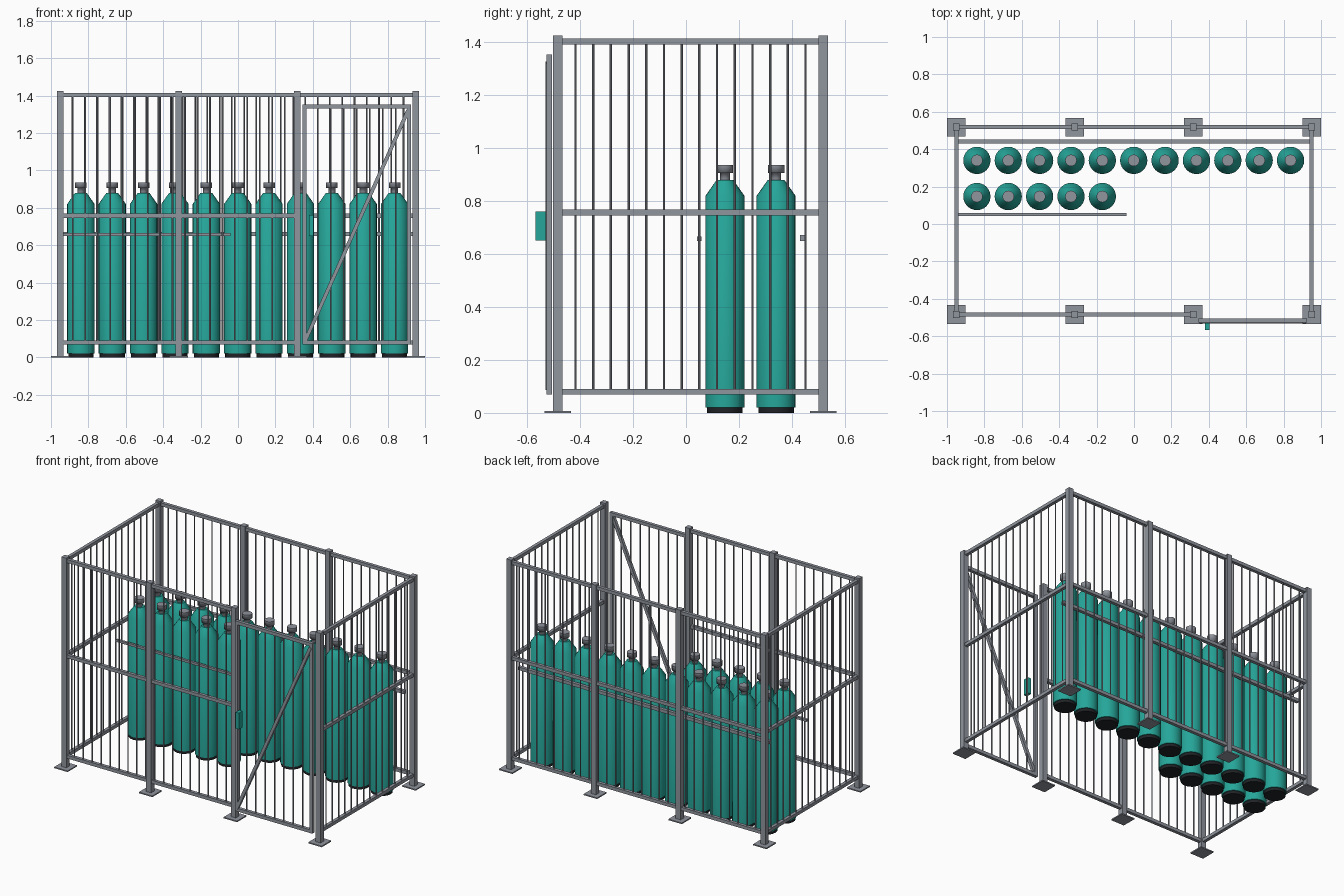
import bpy, bmesh, math
from mathutils import Vector, Matrix

if "Cube" in bpy.data.objects:
    bpy.data.objects.remove(bpy.data.objects["Cube"])


def material(name, rgb):
    m = bpy.data.materials.new(name)
    m.diffuse_color = (*rgb, 1)
    m.use_nodes = True
    m.node_tree.nodes["Principled BSDF"].inputs["Base Color"].default_value = m.diffuse_color
    return m


STEEL = material("galvanised_grey", (0.28, 0.30, 0.34))
TEAL = material("teal_paint", (0.019, 0.38, 0.32))
BLACK = material("black_rubber", (0.014, 0.016, 0.019))


def finish(bm, name, mat):
    bmesh.ops.recalc_face_normals(bm, faces=bm.faces)
    me = bpy.data.meshes.new(name)
    bm.to_mesh(me)
    bm.free()
    me.materials.append(mat)
    ob = bpy.data.objects.new(name, me)
    bpy.context.collection.objects.link(ob)
    return ob


def add_box(bm, centre, size):
    bmesh.ops.create_cube(bm, size=1, matrix=Matrix.Translation(centre) @ Matrix.Diagonal((*size, 1)))


def add_beam(bm, a, b, w):
    """Square bar of width w from a to b."""
    a, b = Vector(a), Vector(b)
    rot = (b - a).to_track_quat('Z', 'Y').to_matrix().to_4x4()
    bmesh.ops.create_cube(bm, size=1, matrix=Matrix.Translation((a + b) / 2) @ rot
                          @ Matrix.Diagonal((w, w, (b - a).length, 1)))


def add_rods(bm, a, b, count, z0, z1):
    """Upright round rods dividing the line a-b into count gaps."""
    a, b = Vector(a), Vector(b)
    for i in range(1, count):
        p = a.lerp(b, i / count)
        bmesh.ops.create_cone(bm, segments=8, radius1=0.0045, radius2=0.0045, depth=z1 - z0,
                              matrix=Matrix.Translation((p.x, p.y, (z0 + z1) / 2)))


X, YF, YB = 0.95, -0.484, 0.518
COLS = (-X, -X / 3, X / 3, X)
BOTTOM, MID, TOP = 0.08, 0.757, 1.402

# Posts and foot plates
posts, plates = bmesh.new(), bmesh.new()
for x in COLS:
    for y in (YF, YB):
        add_box(posts, (x, y, 0.715), (0.036, 0.036, 1.418))
        add_box(plates, (x, y, 0.004), (0.1, 0.1, 0.008))
finish(posts, "posts", STEEL)
finish(plates, "foot_plates", STEEL)

# Wall rails and rods: back, left, right and the closed part of the front
walls = {
    "back_wall": ((-X, YB), (X, YB), 29),
    "left_wall": ((-X, YF), (-X, YB), 15),
    "right_wall": ((X, YF), (X, YB), 15),
    "front_wall": ((-X, YF), (X / 3, YF), 19),
}
for name, (a, b, n) in walls.items():
    rails, rods = bmesh.new(), bmesh.new()
    for z in (BOTTOM, MID, TOP):
        add_beam(rails, (*a, z), (*b, z), 0.022)
    add_rods(rods, (*a, 0), (*b, 0), n, BOTTOM, TOP)
    finish(rails, name + "_rails", STEEL)
    finish(rods, name + "_rods", STEEL)

# Gate with frame, rods and diagonal brace
GX0, GX1, GZ0, GZ1, GY = 0.356, 0.914, 0.08, 1.342, -0.516
frame, rods = bmesh.new(), bmesh.new()
for x in (GX0, GX1):
    add_box(frame, (x, GY, (GZ0 + GZ1) / 2), (0.022, 0.022, GZ1 - GZ0 + 0.022))
for z in (GZ0, GZ1):
    add_box(frame, ((GX0 + GX1) / 2, GY, z), (GX1 - GX0 - 0.022, 0.022, 0.022))
add_rods(rods, (GX0, GY, 0), (GX1, GY, 0), 8, GZ0, GZ1)
finish(frame, "gate_frame", STEEL)
finish(rods, "gate_rods", STEEL)
brace = bmesh.new()
add_beam(brace, (GX0 + 0.004, GY - 0.005, GZ0 + 0.01), (GX1 - 0.004, GY - 0.005, GZ1 - 0.02), 0.02)
finish(brace, "gate_brace", STEEL)

# Lock box on the gate
lock = bmesh.new()
add_box(lock, (0.392, -0.548, 0.705), (0.024, 0.04, 0.11))
finish(lock, "lock_box", TEAL)

# Bars that hold the cylinders upright
bars = bmesh.new()
add_beam(bars, (-0.94, 0.442, 0.66), (0.94, 0.442, 0.66), 0.022)
add_beam(bars, (-0.94, 0.05, 0.657), (-0.04, 0.05, 0.657), 0.016)
finish(bars, "retaining_bars", STEEL)


def lathe(name, profile, mat, segs=24):
    """Closed solid of revolution around z."""
    bm = bmesh.new()
    rings = [[bm.verts.new((r * math.cos(2 * math.pi * i / segs), r * math.sin(2 * math.pi * i / segs), z))
              for i in range(segs)] for r, z in profile]
    for lo, hi in zip(rings, rings[1:]):
        for i in range(segs):
            j = (i + 1) % segs
            bm.faces.new((lo[i], lo[j], hi[j], hi[i]))
    bm.faces.new(rings[0])
    bm.faces.new(rings[-1])
    for f in bm.faces:
        f.smooth = len(f.verts) == 4
    for e in bm.edges:
        e.smooth = e.calc_face_angle(0) < math.radians(30)
    ob = finish(bm, name, mat)
    return ob


# Gas cylinders: rubber foot, painted body, valve neck and cap
parts = [
    lathe("cylinder_foot", [(0.067, 0), (0.067, 0.021)], BLACK),
    lathe("cylinder_body", [(0.073, 0.02), (0.073, 0.82), (0.031, 0.88)], TEAL),
    lathe("cylinder_valve", [(0.019, 0.878), (0.019, 0.905), (0.031, 0.905), (0.031, 0.936)], STEEL),
]
spots = [(-0.84 + 0.1677 * i, 0.34) for i in range(11)]
spots += [(-0.84 + 0.1677 * i, 0.147) for i in range(5)]
for k, (x, y) in enumerate(spots):
    for p in parts:
        ob = p if k == 0 else p.copy()
        if k:
            bpy.context.collection.objects.link(ob)
        ob.location = (x, y, 0)
